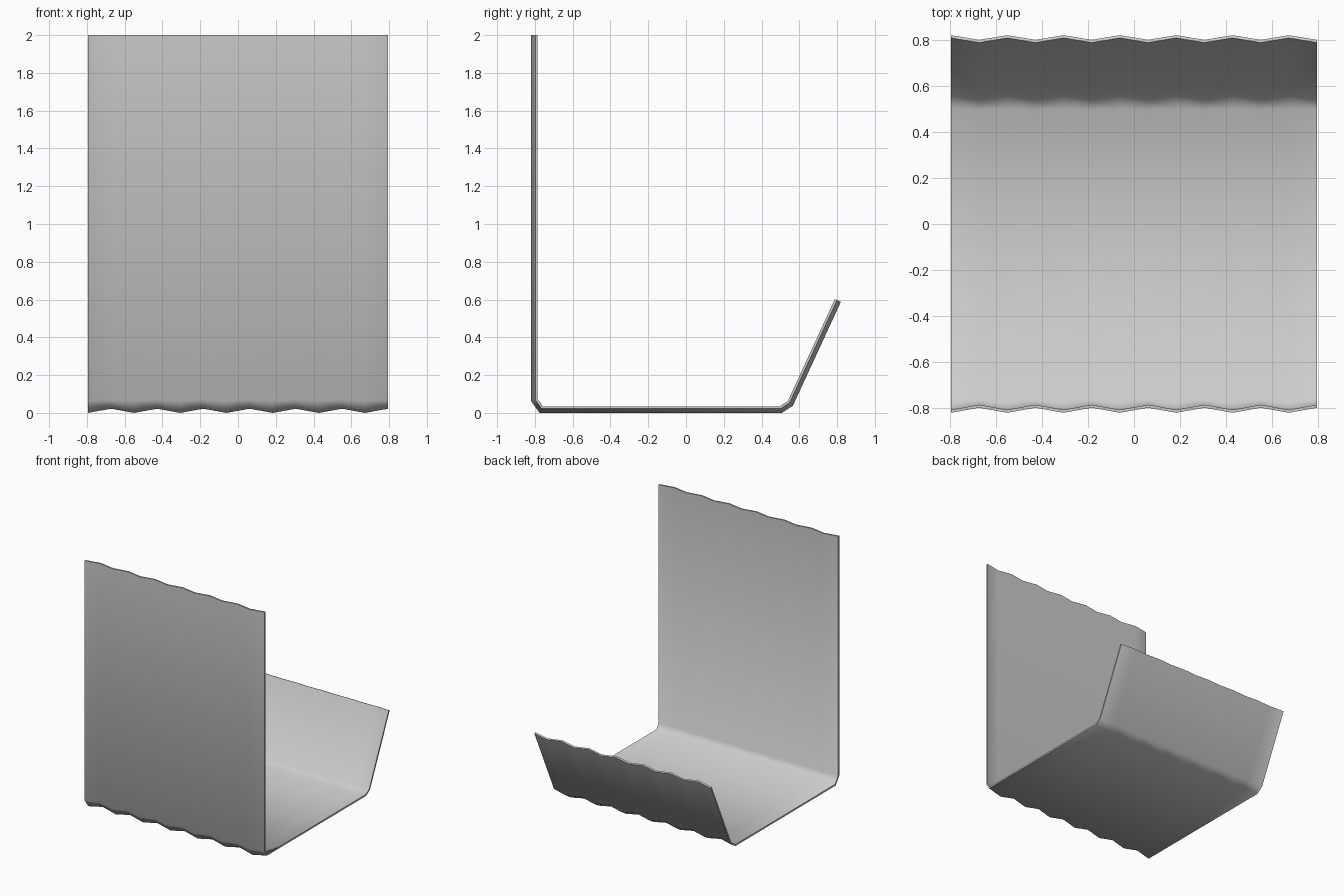
import bpy, bmesh, math
from mathutils import Vector

if "Cube" in bpy.data.objects:
    bpy.data.objects.remove(bpy.data.objects["Cube"])

# Outermost side profile (y, z): tall wall, chamfered bend, floor, bend, ramp lip
PROFILE = [Vector(p) for p in [(-0.82, 2.0), (-0.82, 0.062), (-0.775, 0.0),
                               (0.507, 0.0), (0.566, 0.038), (0.82, 0.588)]]
HALF_WIDTH = 0.795
SEGMENTS = 13        # zigzag facets across the width
WAVE = 0.022         # zigzag depth
THICK = 0.013        # sheet thickness


def inward(a, b):
    d = (b - a).normalized()
    return Vector((-d.y, d.x))


def offset_profile(pts, dist):
    """Mitred offset of the open profile towards its inside."""
    norms = [inward(a, b) for a, b in zip(pts, pts[1:])]
    out = []
    for i, p in enumerate(pts):
        n1 = norms[max(i - 1, 0)]
        n2 = norms[min(i, len(norms) - 1)]
        out.append(p + (n1 + n2) * (dist / (1 + n1.dot(n2))))
    return out


# Corrugated bent sheet: closed cross-section loops lofted along x
bm = bmesh.new()
loops = []
for i in range(SEGMENTS + 1):
    x = -HALF_WIDTH + 2 * HALF_WIDTH * i / SEGMENTS
    depth = WAVE * (i % 2)
    outer = offset_profile(PROFILE, depth)
    inner = offset_profile(PROFILE, depth + THICK)
    loops.append([bm.verts.new((x, p.x, p.y)) for p in outer + inner[::-1]])

n = len(loops[0])
for a, b in zip(loops, loops[1:]):
    for j in range(n):
        k = (j + 1) % n
        bm.faces.new((a[j], a[k], b[k], b[j]))

# Side edges closed with quads
for loop in (loops[0], loops[-1]):
    for j in range(len(PROFILE) - 1):
        bm.faces.new((loop[j], loop[j + 1], loop[n - 2 - j], loop[n - 1 - j]))

bmesh.ops.recalc_face_normals(bm, faces=bm.faces[:])
mesh = bpy.data.meshes.new("bent_corrugated_sheet")
bm.to_mesh(mesh)
bm.free()
sheet = bpy.data.objects.new("bent_corrugated_sheet", mesh)
bpy.context.collection.objects.link(sheet)
bpy.context.view_layer.objects.active = sheet
sheet.select_set(True)
bpy.ops.object.shade_smooth_by_angle(angle=math.radians(65))
